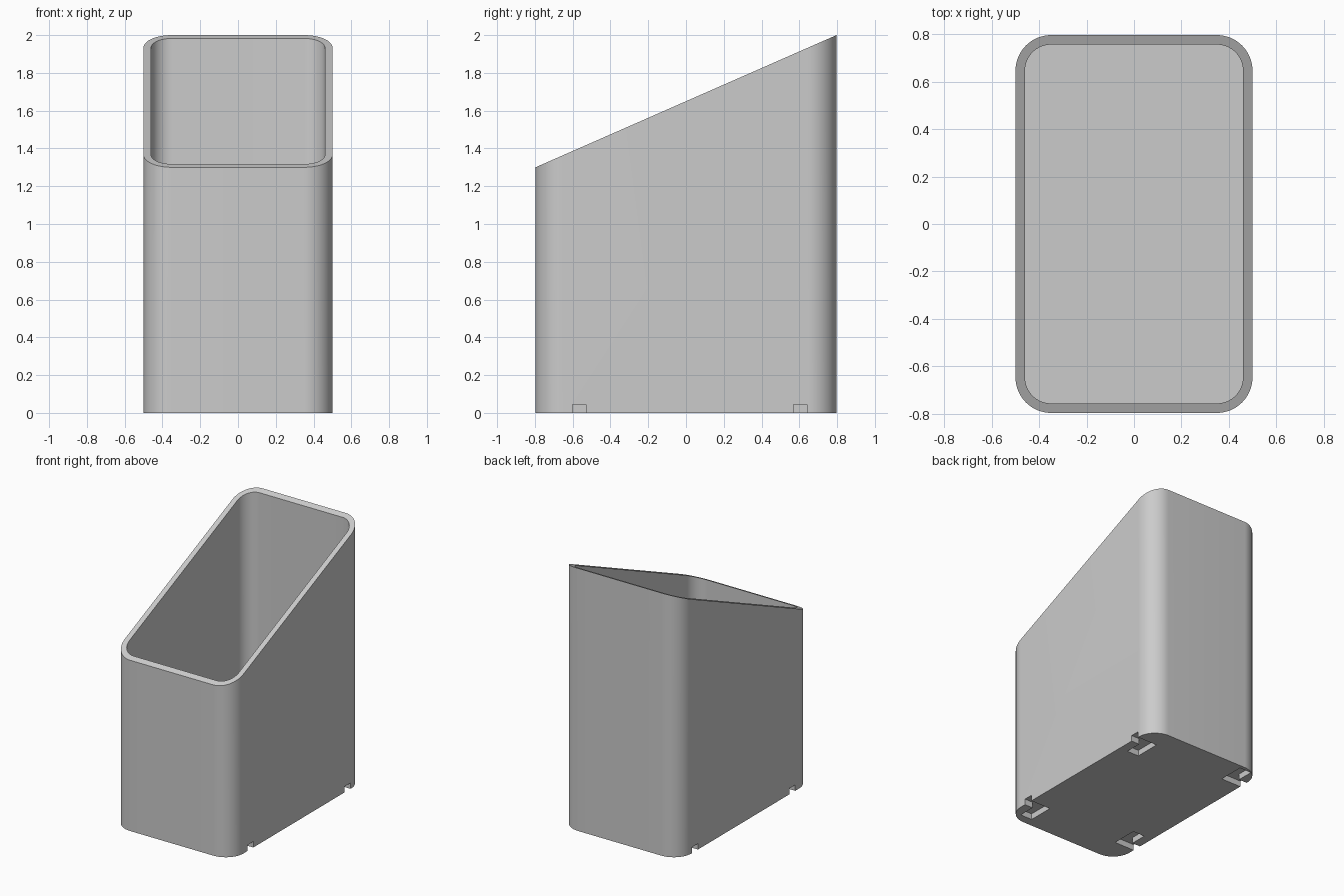
import bpy, bmesh, math

cube = bpy.data.objects.get("Cube")
if cube:
    bpy.data.objects.remove(cube, do_unlink=True)

HALF_X, HALF_Y = 0.5, 0.797      # outer half sizes
WALL, FLOOR = 0.04, 0.08
RADIUS = 0.15
LOW, HIGH = 1.3, 2.0             # rim height at front and back

grey = bpy.data.materials.new("light_grey")
grey.use_nodes = True
grey.diffuse_color = (0.6, 0.6, 0.6, 1)
grey.node_tree.nodes["Principled BSDF"].inputs["Base Color"].default_value = (0.6, 0.6, 0.6, 1)


def rounded_rect(inset, steps=16):
    """Counter-clockwise outline of the box, shrunk by inset."""
    r = RADIUS - inset
    cx, cy = HALF_X - RADIUS, HALF_Y - RADIUS
    points = []
    for corner, (sx, sy) in enumerate([(1, 1), (-1, 1), (-1, -1), (1, -1)]):
        for i in range(steps + 1):
            a = math.pi / 2 * (corner + i / steps)
            points.append((sx * cx + r * math.cos(a), sy * cy + r * math.sin(a)))
    return points


def rim_height(y):
    return LOW + (HIGH - LOW) * (y + HALF_Y) / (2 * HALF_Y)


def make_object(name, bm):
    bmesh.ops.recalc_face_normals(bm, faces=bm.faces)
    mesh = bpy.data.meshes.new(name)
    bm.to_mesh(mesh)
    bm.free()
    mesh.materials.append(grey)
    obj = bpy.data.objects.new(name, mesh)
    bpy.context.collection.objects.link(obj)
    return obj


# Holder: outer wall, sloped rim, inner wall and floor
bm = bmesh.new()
outer, inner = rounded_rect(0), rounded_rect(WALL)
rings = [
    [bm.verts.new((x, y, 0)) for x, y in outer],
    [bm.verts.new((x, y, rim_height(y))) for x, y in outer],
    [bm.verts.new((x, y, rim_height(y))) for x, y in inner],
    [bm.verts.new((x, y, FLOOR)) for x, y in inner],
]
for a, b in zip(rings, rings[1:]):
    for i in range(len(a)):
        j = (i + 1) % len(a)
        bm.faces.new((a[i], a[j], b[j], b[i]))
bm.faces.new(rings[0])
bm.faces.new(rings[-1])
holder = make_object("holder_body", bm)

# L-shaped locking slots in the underside, open at the side walls
DEPTH, NECK, BAR = 0.045, 0.035, 0.2
IN_X, MID_X, OUT_X = 0.33, 0.43, 0.6
bm = bmesh.new()
for side in (1, -1):
    for y in (-0.565, 0.605):
        near, far, end = y + side * NECK, y - side * NECK, y + side * (NECK - BAR)
        outline = [(OUT_X, near), (IN_X, near), (IN_X, end),
                   (MID_X, end), (MID_X, far), (OUT_X, far)]
        base = bm.faces.new([bm.verts.new((side * px, py, -0.1)) for px, py in outline])
        top = bmesh.ops.extrude_face_region(bm, geom=[base])
        for v in top["geom"]:
            if isinstance(v, bmesh.types.BMVert):
                v.co.z = DEPTH
cutter = make_object("slot_cutter", bm)
cutter.hide_render = True

cut = holder.modifiers.new("slots", "BOOLEAN")
cut.operation = "DIFFERENCE"
cut.solver = "EXACT"
cut.object = cutter
bpy.context.view_layer.objects.active = holder
holder.select_set(True)
bpy.ops.object.modifier_apply(modifier=cut.name)
bpy.data.objects.remove(cutter, do_unlink=True)
bpy.ops.object.shade_smooth_by_angle(angle=math.radians(30))
